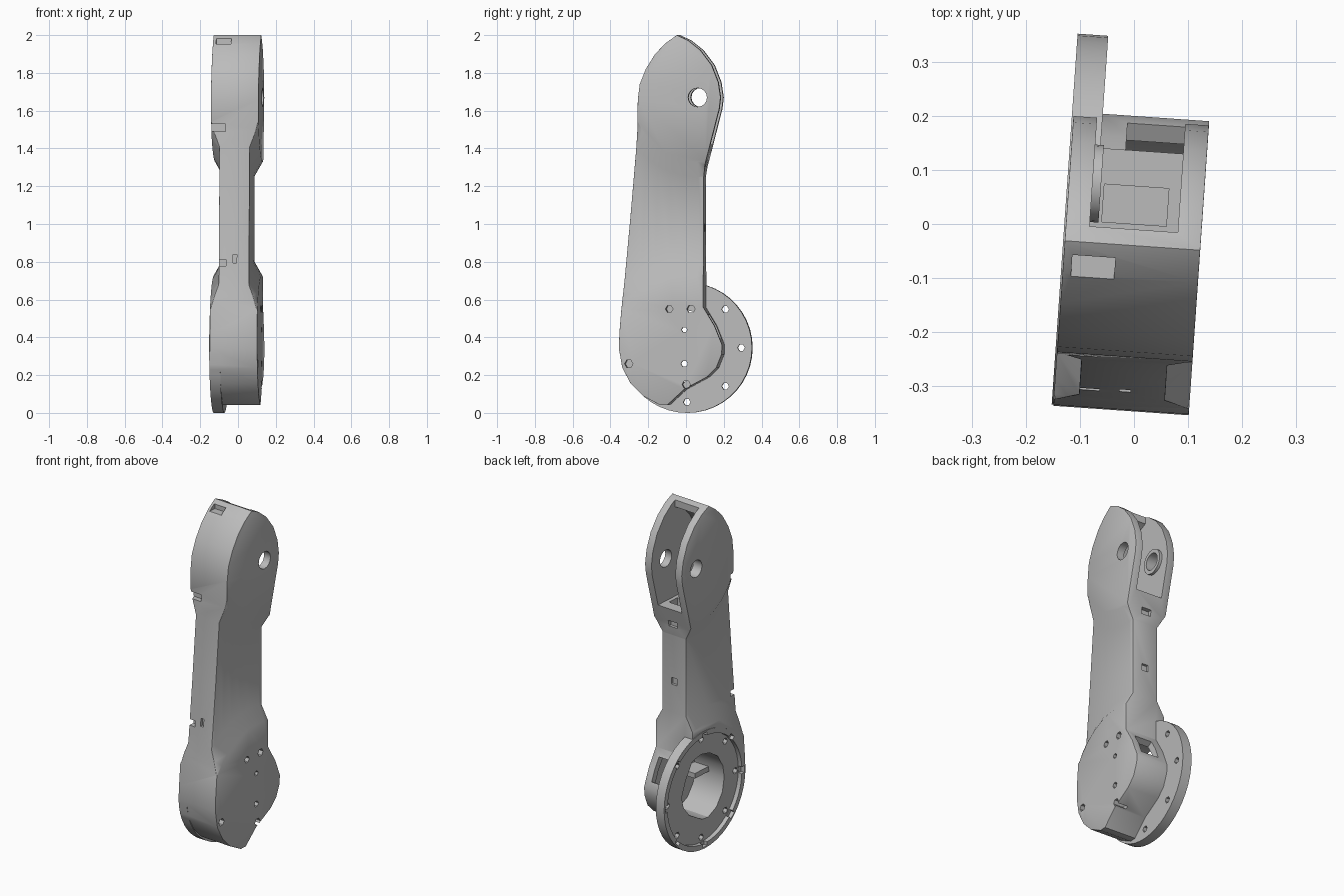
import bpy, bmesh, math
from mathutils import Matrix, Vector

if "Cube" in bpy.data.objects:
    bpy.data.objects.remove(bpy.data.objects["Cube"])

grey = bpy.data.materials.new("plain grey")
grey.diffuse_color = (0.5, 0.5, 0.5, 1)
grey.use_nodes = True
grey.node_tree.nodes["Principled BSDF"].inputs["Base Color"].default_value = grey.diffuse_color
CY, CZ = 0.0, 0.345      # mounting disc axis
HY, HZ = 0.07, 1.67      # upper pivot axis


def finish(name, bm):
    bmesh.ops.recalc_face_normals(bm, faces=bm.faces[:])
    me = bpy.data.meshes.new(name)
    bm.to_mesh(me)
    bm.free()
    ob = bpy.data.objects.new(name, me)
    bpy.context.collection.objects.link(ob)
    me.materials.append(grey)
    return ob


def prism(name, pts, x0, x1):
    """Side outline (y, z) extruded along x."""
    bm = bmesh.new()
    f = bm.faces.new([bm.verts.new((x0, y, z)) for y, z in pts])
    r = bmesh.ops.extrude_face_region(bm, geom=[f])
    bmesh.ops.translate(bm, vec=(x1 - x0, 0, 0),
                        verts=[v for v in r["geom"] if isinstance(v, bmesh.types.BMVert)])
    return finish(name, bm)


def cone(name, y, z, x0, x1, r0, r1=None, n=40):
    """Cylinder or cone along x from x0 (radius r0) to x1 (radius r1)."""
    bm = bmesh.new()
    m = Matrix.Translation(((x0 + x1) / 2, y, z)) @ Matrix.Rotation(math.pi / 2, 4, 'Y')
    bmesh.ops.create_cone(bm, cap_ends=True, segments=n, radius1=r0,
                          radius2=r0 if r1 is None else r1, depth=x1 - x0, matrix=m)
    return finish(name, bm)


def box(name, c, s, tilt=0):
    bm = bmesh.new()
    m = Matrix.Translation(Vector(c)) @ Matrix.Rotation(tilt, 4, 'X') @ Matrix.Diagonal((*s, 1))
    bmesh.ops.create_cube(bm, size=1, matrix=m)
    return finish(name, bm)


def apply(ob, mod):
    bpy.context.view_layer.objects.active = ob
    bpy.ops.object.modifier_apply(modifier=mod.name)


def boolean(ob, tool, op='DIFFERENCE'):
    m = ob.modifiers.new("cut", 'BOOLEAN')
    m.operation, m.solver, m.object = op, 'EXACT', tool
    apply(ob, m)
    bpy.data.objects.remove(tool)


# Arm outline seen from the side
outline = [(-0.04, 2.0), (-0.1, 1.957), (-0.155, 1.9), (-0.205, 1.82), (-0.237, 1.74),
           (-0.247, 1.66), (-0.25, 1.5), (-0.29, 1.03), (-0.33, 0.6), (-0.345, 0.42),
           (-0.347, 0.34), (-0.33, 0.24), (-0.285, 0.155), (-0.22, 0.09), (-0.13, 0.042),
           (-0.09, 0.042), (0.0, 0.125), (0.12, 0.19), (0.17, 0.24), (0.198, 0.31),
           (0.2, 0.36), (0.16, 0.46), (0.1, 0.56), (0.1, 1.25), (0.108, 1.31),
           (0.185, 1.61), (0.192, 1.67), (0.18, 1.75), (0.145, 1.84), (0.085, 1.92), (0.02, 1.972)]
arm = prism("arm_body", outline, -0.126, 0.126)

# Thin the neck on both sides, leaving conical shoulders at each end
for s in (1, -1):
    slab = box("neck_cutter", (s * 0.13, 0, 1.05), (0.1, 1.2, 1.4))
    for y, z, r in ((HY, HZ, 0.34), (CY, CZ, 0.385)):
        # cone grows outward from the neck plane; slope 0.08 over 0.046
        ra, rb = r + 0.098, r - 0.08
        x0, x1 = (0.07, 0.172) if s > 0 else (-0.172, -0.07)
        boolean(slab, cone("shoulder", y, z, x0, x1,
                           ra if s > 0 else rb, rb if s > 0 else ra, 36))
    # remove slab remains beyond the shoulders
    boolean(slab, box("trim_low", (s * 0.13, 0, 0.3), (0.3, 2, 0.5)))
    boolean(slab, box("trim_high", (s * 0.13, 0, 1.8), (0.3, 2, 0.52)))
    boolean(arm, slab)

# Rounded rim along the sharp edges
bev = arm.modifiers.new("rim", 'BEVEL')
bev.width, bev.segments, bev.limit_method = 0.022, 2, 'ANGLE'
bev.angle_limit = math.radians(55)
apply(arm, bev)

# Mounting disc
boolean(arm, cone("disc", CY, CZ, -0.129, -0.072, 0.345, n=44), 'UNION')
boolean(arm, cone("disc_recess", CY, CZ, -0.3, -0.104, 0.315, n=44))
cavity = [(0.165, 0.35), (0.13, 0.44), (0.075, 0.53), (0, 0.545), (-0.07, 0.53), (-0.14, 0.485),
          (-0.185, 0.41), (-0.195, 0.34), (-0.18, 0.26), (-0.13, 0.19), (-0.06, 0.155),
          (-0.01, 0.16), (0.1, 0.222), (0.15, 0.285)]
boolean(arm, prism("cavity", cavity, -0.3, 0.095))

# Cable window in the sloping back wall
boolean(arm, box("window", (0.03, 0.15, 0.455), (0.11, 0.1, 0.14), math.radians(28)))

# Fork pocket, open to the back
pocket = [(-0.01, 2.1), (-0.01, 1.945), (-0.07, 1.92), (-0.13, 1.86), (-0.175, 1.78), (-0.205, 1.69),
          (-0.208, 1.5), (-0.19, 1.42), (0.4, 1.42), (0.4, 2.1)]
boolean(arm, prism("pocket", pocket, -0.082, 0.082))
boolean(arm, box("lower_pocket", (0, 0.035, 1.4), (0.12, 0.07, 0.12)))

# Pivot hole through both fork cheeks
boolean(arm, cone("pivot_hole", HY, HZ, -0.3, 0.3, 0.05, n=16))

# Screw holes in the disc and the side plate
for k in range(8):
    a = math.radians(45 * k)
    y, z = CY + 0.288 * math.cos(a), CZ + 0.288 * math.sin(a)
    boolean(arm, cone("disc_hole", y, z, -0.3, -0.06, 0.019, n=6))
    boolean(arm, box("disc_notch", (-0.118, CY + 0.31 * math.cos(a), CZ + 0.31 * math.sin(a)),
                     (0.023, 0.05, 0.04), a))
for y, z, r in ((-0.08, 0.55, 0.02), (0.035, 0.55, 0.022), (0, 0.44, 0.015), (0, 0.26, 0.018),
                (-0.295, 0.26, 0.022), (0.01, 0.15, 0.022)):
    boolean(arm, cone("plate_hole", y, z, 0.06, 0.3, r, n=6))

# Small notches in the front, top and back edges
for c, s in (((-0.10, -0.25, 1.51), (0.1, 0.06, 0.04)),
             ((-0.07, -0.09, 1.967), (0.08, 0.06, 0.03)),
             ((-0.065, -0.31, 0.795), (0.045, 0.06, 0.035)),
             ((0.005, -0.31, 0.815), (0.02, 0.03, 0.045)),
             ((0.0, 0.11, 1.32), (0.06, 0.04, 0.035)),
             ((0.0, 0.1, 0.98), (0.04, 0.03, 0.04))):
    boolean(arm, box("notch", c, s))

# Pivot collar inside the fork
collar = cone("pivot_collar", HY, HZ, -0.084, -0.066, 0.072, n=20)
boolean(collar, cone("collar_hole", HY, HZ, -0.3, 0.3, 0.05, n=16))

# Rib in the cavity
rib = box("cavity_rib", (0.05, -0.14, 0.36), (0.1, 0.13, 0.03))

for ob in (arm, collar, rib):
    ob.rotation_euler = (0, 0, math.radians(-4))
    ob.data.materials.clear()
    ob.data.materials.append(grey)
    for p in ob.data.polygons:
        p.material_index = 0
    bpy.ops.object.select_all(action='DESELECT')
    ob.select_set(True)
    bpy.context.view_layer.objects.active = ob
    bpy.ops.object.shade_smooth_by_angle(angle=math.radians(30))
